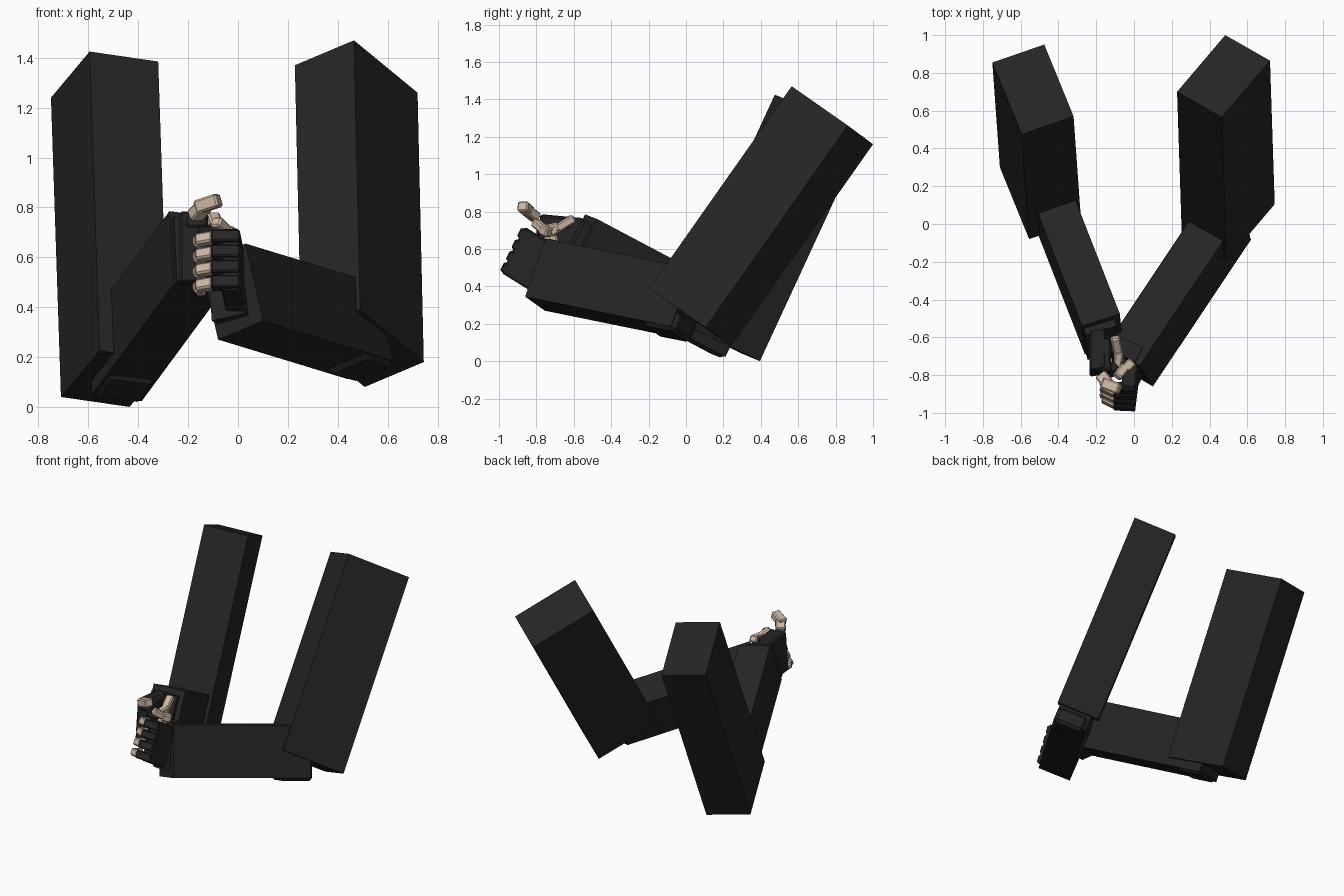
import bpy, bmesh
from mathutils import Vector as V

if "Cube" in bpy.data.objects:
    bpy.data.objects.remove(bpy.data.objects["Cube"])


def material(name, rgb):
    m = bpy.data.materials.new(name)
    m.diffuse_color = (*rgb, 1)
    m.use_nodes = True
    m.node_tree.nodes["Principled BSDF"].inputs["Base Color"].default_value = m.diffuse_color
    return m


BLACK = material("black cloth", (0.018, 0.018, 0.018))
SKIN = material("skin", (0.62, 0.48, 0.37))


def block(name, corner, a, b, c, mat, bevel=0.0):
    """Box from one corner and three edge vectors."""
    o, a, b, c = V(corner), V(a), V(b), V(c)
    bm = bmesh.new()
    bmesh.ops.create_cube(bm, size=1)
    for v in bm.verts:
        p = v.co + V((.5, .5, .5))
        v.co = o + a * p.x + b * p.y + c * p.z
    bmesh.ops.recalc_face_normals(bm, faces=bm.faces)
    me = bpy.data.meshes.new(name)
    bm.to_mesh(me)
    bm.free()
    me.materials.append(mat)
    ob = bpy.data.objects.new(name, me)
    bpy.context.collection.objects.link(ob)
    if bevel:
        mod = ob.modifiers.new("bevel", 'BEVEL')
        mod.width, mod.segments = bevel, 1
    return ob


def bar(name, p, q, w, h, mat, up=(0, 0, 1), bevel=0.008):
    """Box running from p to q with width w and height h."""
    p, q = V(p), V(q)
    d = q - p
    s = d.cross(V(up)).normalized() * w
    t = s.cross(d).normalized() * h
    return block(name, p - s / 2 - t / 2, d, s, t, mat, bevel)


# Upper arms
block("left_upper_arm", (-.75, .855, 1.24), (.155, -.38, .185),
      (.275, .095, -.04), (.04, -.555, -1.20), BLACK)
block("right_upper_arm", (.465, .565, 1.47), (.255, .30, -.21),
      (-.237, .135, -.10), (.025, -.76, -1.08), BLACK)

# Forearms
ldir = V((-.326, .835, -.442))
rdir = V((.548, .82, -.167))
block("left_forearm", (-.26, -.69, .49), (.2, .065, -.025),
      (-.015, .15, .295), ldir, BLACK)
block("right_forearm", (.10, -.86, .345), (-.18, .105, -.075),
      (-.07, .11, .31), rdir * .95, BLACK)

# Elbow pads under the forearm ends
block("left_elbow_pad", V((-.255, -.69, .475)) + ldir * .80, (.19, .06, -.024),
      (-.005, .05, .10), ldir * .20, BLACK, .02)
block("right_elbow_pad", V((.10, -.865, .325)) + rdir * .76, (-.165, .096, -.069),
      (-.023, .037, .103), rdir * .21, BLACK, .02)

# Wrist cuffs
block("left_cuff", (-.245, -.72, .505), (.165, .05, -.02),
      (-.012, .13, .26), (-.02, .07, -.03), BLACK)
block("right_cuff", (.025, -.85, .375), (-.13, .06, -.03),
      (-.02, .12, .28), (.04, .08, -.02), BLACK)

# Right hand: palm, gloved fingers and bare fingertips
fwd, rise = V((-.02, -.16, .10)), V((0, .12, .245))
wrist = V((.025, -.84, .38))
block("right_palm", wrist, fwd * .92, rise, (-.075, .01, 0), BLACK, .008)
for i in range(4):
    base = wrist + fwd + rise * (i + .5) / 4
    a = base - fwd * .15
    b = a + V((-.115, .005, 0))
    bar(f"right_finger_{i+1}", a, b, .05, .052, BLACK, rise, .006)
    c = b + V((-.058, .035, -.012))
    bar(f"right_fingertip_{i+1}", b + V((.012, 0, 0)), c, .045, .048, SKIN, rise)
    bar(f"right_fingertip_end_{i+1}", c, c + V((.02, .06, -.02)),
        .04, .044, SKIN, rise)

# Left hand: palm, gloved fingers and bare fingertips
block("left_palm", (-.235, -.81, .50), (.085, .015, 0), (0, .03, .285),
      (.0, .22, -.02), BLACK, .01)
block("left_thumb_base", (-.21, -.80, .72), (.09, .0, .0), (0, .03, .06),
      (0, .17, -.01), BLACK, .01)
for i in range(4):
    z = .50 + i * .067
    y = -.80 + i * .008
    bar(f"left_finger_{i+1}", (-.16, y, z), (-.085, y + .03, z), .055, .06, BLACK)
    bar(f"left_fingertip_{i+1}", (-.09, y + .02, z), (-.075, y + .10, z + .02),
        .045, .05, SKIN)
bar("left_index_tip", (-.075, -.73, .685), (-.10, -.60, .765), .05, .045, SKIN)

# Thumbs
bar("left_thumb_joint", (-.175, -.80, .765), (-.135, -.85, .805), .065, .05, SKIN)
bar("left_thumb_tip", (-.165, -.84, .80), (-.075, -.875, .83), .06, .055, SKIN)
bar("right_thumb_joint", (-.01, -.73, .685), (-.05, -.77, .705), .05, .05, SKIN)
bar("right_thumb_tip", (-.045, -.755, .70), (-.09, -.81, .745), .05, .045, SKIN)
